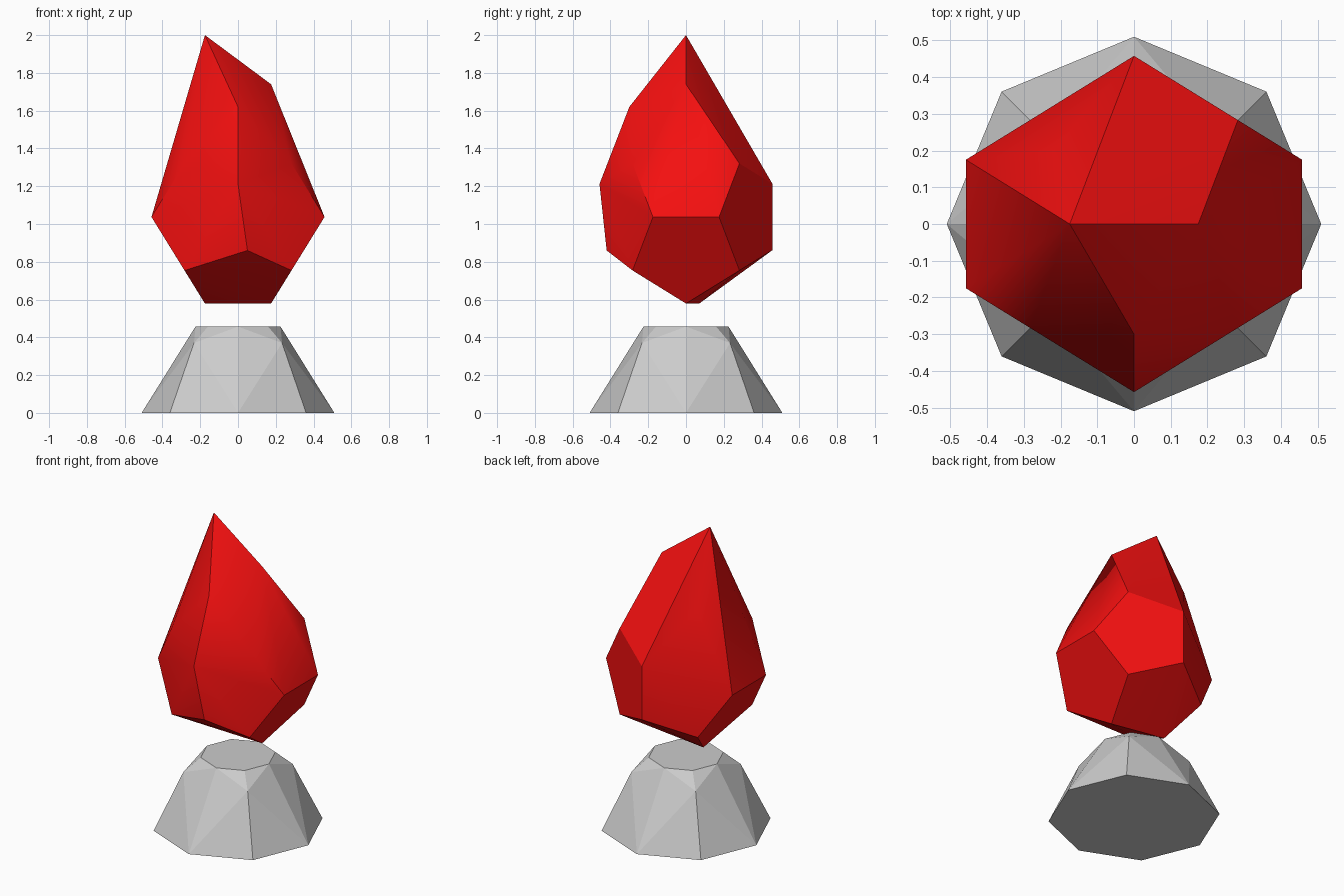
import bpy, bmesh, math
from mathutils import Vector

if "Cube" in bpy.data.objects:
    bpy.data.objects.remove(bpy.data.objects["Cube"])


def hull_object(name, points, smooth_angle):
    """Faceted solid spanning the given points."""
    bm = bmesh.new()
    for p in points:
        bm.verts.new(p)
    result = bmesh.ops.convex_hull(bm, input=bm.verts)
    loose = [v for v in bm.verts if not v.link_faces]
    bmesh.ops.delete(bm, geom=loose, context='VERTS')
    # merge triangles that lie in one plane back into flat faces
    bmesh.ops.dissolve_limit(bm, angle_limit=math.radians(1),
                             verts=bm.verts, edges=bm.edges)
    bmesh.ops.recalc_face_normals(bm, faces=bm.faces)
    mesh = bpy.data.meshes.new(name)
    bm.to_mesh(mesh)
    bm.free()
    ob = bpy.data.objects.new(name, mesh)
    bpy.context.collection.objects.link(ob)
    if smooth_angle:
        bpy.ops.object.select_all(action='DESELECT')
        ob.select_set(True)
        bpy.context.view_layer.objects.active = ob
        bpy.ops.object.shade_smooth_by_angle(angle=math.radians(smooth_angle))
    return ob


def ring(radius, z, count, start=0.0):
    return [(radius * math.cos(start + 2 * math.pi * i / count),
             radius * math.sin(start + 2 * math.pi * i / count), z)
            for i in range(count)]


# stone pedestal: octagonal, with chipped bulges on the diagonals
hull_object("pedestal",
            ring(0.51, 0, 8) + ring(0.225, 0.457, 8)
            + ring(0.33, 0.37, 4, math.pi / 4), 0)

# floating crystal: dodecahedron with some corners pulled
A, B, C, MID = 0.283, 0.175, 0.458, 1.037
corners = {}
for i in (-1, 1):
    for j in (-1, 1):
        for k in (-1, 1):
            corners["cube", i, j, k] = Vector((i * A, j * A, MID + k * A))
        corners["x", i, j] = Vector((i * C, j * B, MID))
        corners["y", i, j] = Vector((0, i * C, MID + j * B))
        corners["z", i, j] = Vector((i * B, 0, MID + j * C))

# pulled corners: pointed top, raised back shoulder, shifted lower corners
corners["z", -1, 1].z = 2.0
corners["z", 1, 1].z = 1.74
corners["cube", -1, 1, 1] = Vector((-0.22, 0.20, 1.54))
corners["y", -1, -1] = Vector((0.05, -0.42, 0.86))
corners["z", -1, -1].y = 0.07
# swelling in the middle of the front face
corners["bulge"] = Vector((0.0, -0.30, 1.62))

crystal = hull_object("crystal", corners.values(), 30)
red = bpy.data.materials.new("red")
red.diffuse_color = (0.9, 0.005, 0.005, 1)
red.use_nodes = True
red.node_tree.nodes["Principled BSDF"].inputs["Base Color"].default_value = red.diffuse_color
crystal.data.materials.append(red)
